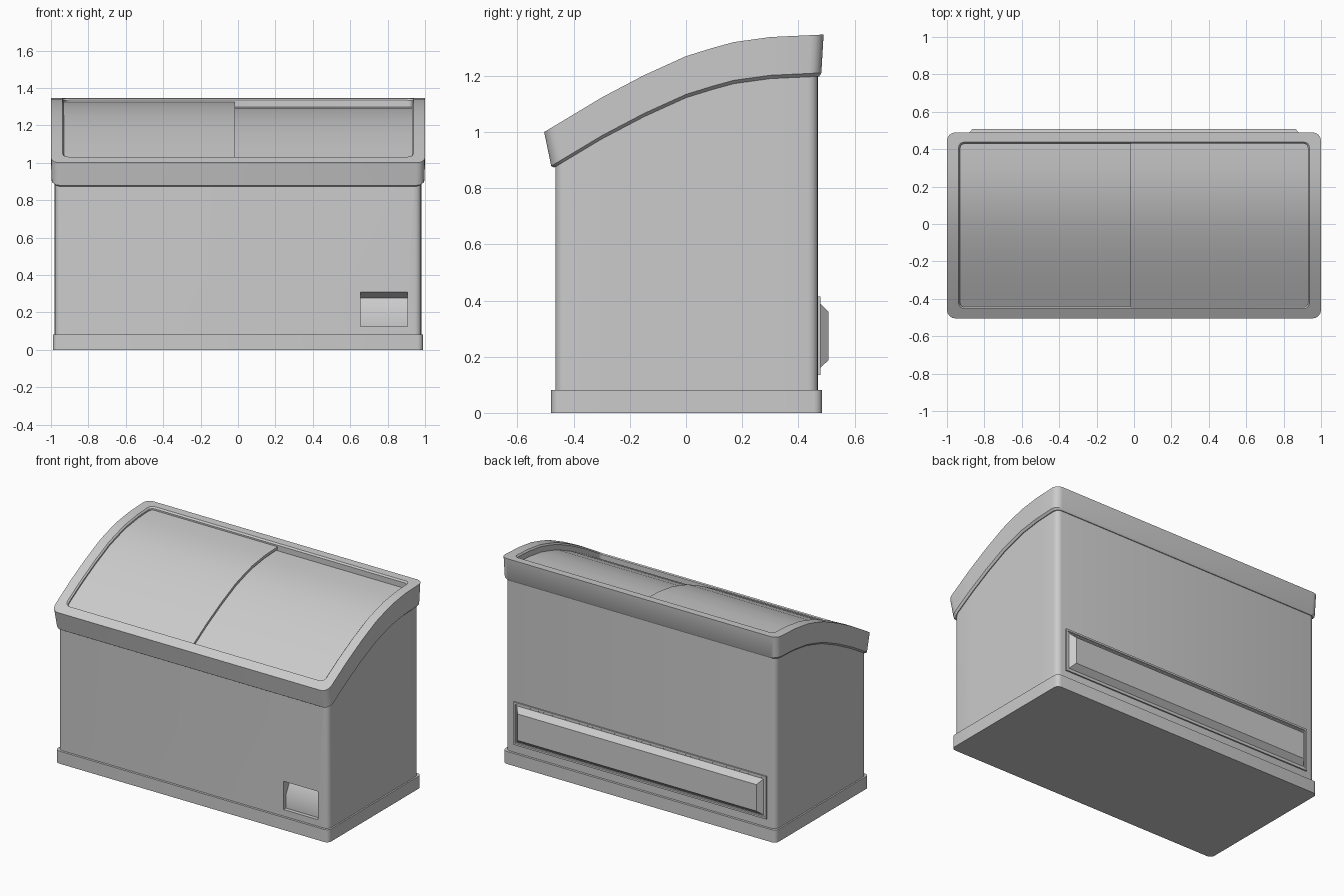
import bpy, bmesh, math

cube = bpy.data.objects.get("Cube")
if cube:
    bpy.data.objects.remove(cube, do_unlink=True)

grey = bpy.data.materials.new("light_grey")
grey.use_nodes = True
colour = (0.6, 0.6, 0.6, 1)
grey.diffuse_color = colour
grey.node_tree.nodes["Principled BSDF"].inputs["Base Color"].default_value = colour

# Curved top line of the lid, from front to back (y, z)
CURVE = [(-0.505, 1.0), (-0.3, 1.123), (-0.15, 1.202), (0.0, 1.27),
         (0.09, 1.298), (0.17, 1.32), (0.3, 1.338), (0.49, 1.347)]


def top(y):
    for (y0, z0), (y1, z1) in zip(CURVE, CURVE[1:]):
        if y <= y1:
            break
    return z0 + (z1 - z0) * (y - y0) / (y1 - y0)


def make(name, verts, faces, smooth=True):
    bm = bmesh.new()
    vs = [bm.verts.new(v) for v in verts]
    for f in faces:
        bm.faces.new([vs[i] for i in f])
    bmesh.ops.recalc_face_normals(bm, faces=bm.faces)
    mesh = bpy.data.meshes.new(name)
    bm.to_mesh(mesh)
    bm.free()
    mesh.materials.append(grey)
    obj = bpy.data.objects.new(name, mesh)
    bpy.context.collection.objects.link(obj)
    if smooth:
        shade(obj)
    return obj


def shade(obj):
    bpy.ops.object.select_all(action='DESELECT')
    obj.select_set(True)
    bpy.context.view_layer.objects.active = obj
    bpy.ops.object.shade_smooth_by_angle(angle=math.radians(30))


def loft(name, loops, cap_start=True, cap_end=True):
    """Skin mirror-symmetric loops; caps are strips from the right to the left half."""
    n = len(loops[0])
    faces = []
    for k in range(len(loops) - 1):
        a, b = k * n, (k + 1) * n
        faces += [(a + i, a + (i + 1) % n, b + (i + 1) % n, b + i) for i in range(n)]
    for use, s in ((cap_start, 0), (cap_end, (len(loops) - 1) * n)):
        if use:
            faces += [(s + i, s + i + 1, s + n - 2 - i, s + n - 1 - i)
                      for i in range(n // 2 - 1)]
    return make(name, [v for loop in loops for v in loop], faces)


def outline(hx, y0, y1, r, height):
    """Rounded rectangle whose height is a function of y."""
    arc = [math.radians(a) for a in (0, 22.5, 45, 67.5, 90)]
    half = [(hx - r + r * math.sin(a), y0 + r - r * math.cos(a)) for a in arc]
    half += [(hx, y) for y, _ in CURVE[1:-1]]
    half += [(hx - r + r * math.cos(a), y1 - r + r * math.sin(a)) for a in arc]
    half = [(x, y, height(y)) for x, y in half]
    return half + [(-x, y, z) for x, y, z in reversed(half)]


def below(d):
    return lambda y: top(y) - d


def flat(z):
    return lambda y: z


def prism(name, profile, x0, x1, smooth=True):
    """Extrude a (y, z) profile along x."""
    n = len(profile)
    verts = [(x, y, z) for x in (x0, x1) for y, z in profile]
    faces = [tuple(range(n)), tuple(range(n, 2 * n))]
    faces += [(i, (i + 1) % n, n + (i + 1) % n, n + i) for i in range(n)]
    return make(name, verts, faces, smooth)


# Plinth and cabinet
loft("plinth", [outline(0.99, -0.48, 0.485, 0.03, flat(z)) for z in (0, 0.082)])
cabinet = loft("cabinet", [outline(0.98, -0.465, 0.47, 0.035, flat(0.07)),
                           outline(0.98, -0.465, 0.47, 0.035, below(0.135))])

# Control recess cut into the lower front
cutter = prism("control_recess_cutter",
               [(-0.55, 0.31), (-0.465, 0.31), (-0.405, 0.277), (-0.44, 0.21),
                (-0.44, 0.125), (-0.55, 0.125)], 0.655, 0.905, False)
cutter.hide_render = True
cutter.hide_set(True)
cut = cabinet.modifiers.new("control_recess", 'BOOLEAN')
cut.operation = 'DIFFERENCE'
cut.solver = 'EXACT'
cut.object = cutter
bpy.context.view_layer.objects.active = cabinet
bpy.ops.object.modifier_apply(modifier=cut.name)
bpy.data.objects.remove(cutter, do_unlink=True)
shade(cabinet)

# Lid frame: underside, outer wall, rim and inner wall
rings = [(0.93, -0.445, 0.43, 0.025, 0.13),
         (0.975, -0.462, 0.468, 0.035, 0.148),
         (0.985, -0.47, 0.475, 0.04, 0.148),
         (0.997, -0.48, 0.482, 0.045, 0.136),
         (1.0, -0.505, 0.49, 0.045, 0.0),
         (0.938, -0.452, 0.438, 0.03, 0.0),
         (0.93, -0.445, 0.43, 0.025, 0.01),
         (0.93, -0.445, 0.43, 0.025, 0.07)]
loft("lid_frame", [outline(*ring[:4], below(ring[4])) for ring in rings], False, False)

# Two curved sliding panes, one running above the other
stations = [-0.447] + [y for y, _ in CURVE[1:-1]] + [0.432]
for name, x0, x1, depth in (("upper_sliding_pane", -0.932, -0.015, 0.02),
                            ("lower_sliding_pane", -0.06, 0.932, 0.046)):
    profile = [(y, top(y) - depth) for y in stations]
    profile += [(y, top(y) - depth - 0.018) for y in reversed(stations)]
    prism(name, profile, x0, x1)


# Rear vent: thin surround and raised bevelled cover
def panel(hx, z0, z1, y):
    return [(hx, y, z0), (hx, y, z1), (-hx, y, z1), (-hx, y, z0)]


loft("vent_cover", [panel(0.915, 0.135, 0.415, 0.46),
                    panel(0.915, 0.135, 0.415, 0.479),
                    panel(0.903, 0.147, 0.403, 0.479),
                    panel(0.9, 0.15, 0.4, 0.474),
                    panel(0.893, 0.157, 0.393, 0.474),
                    panel(0.865, 0.187, 0.36, 0.507)])
